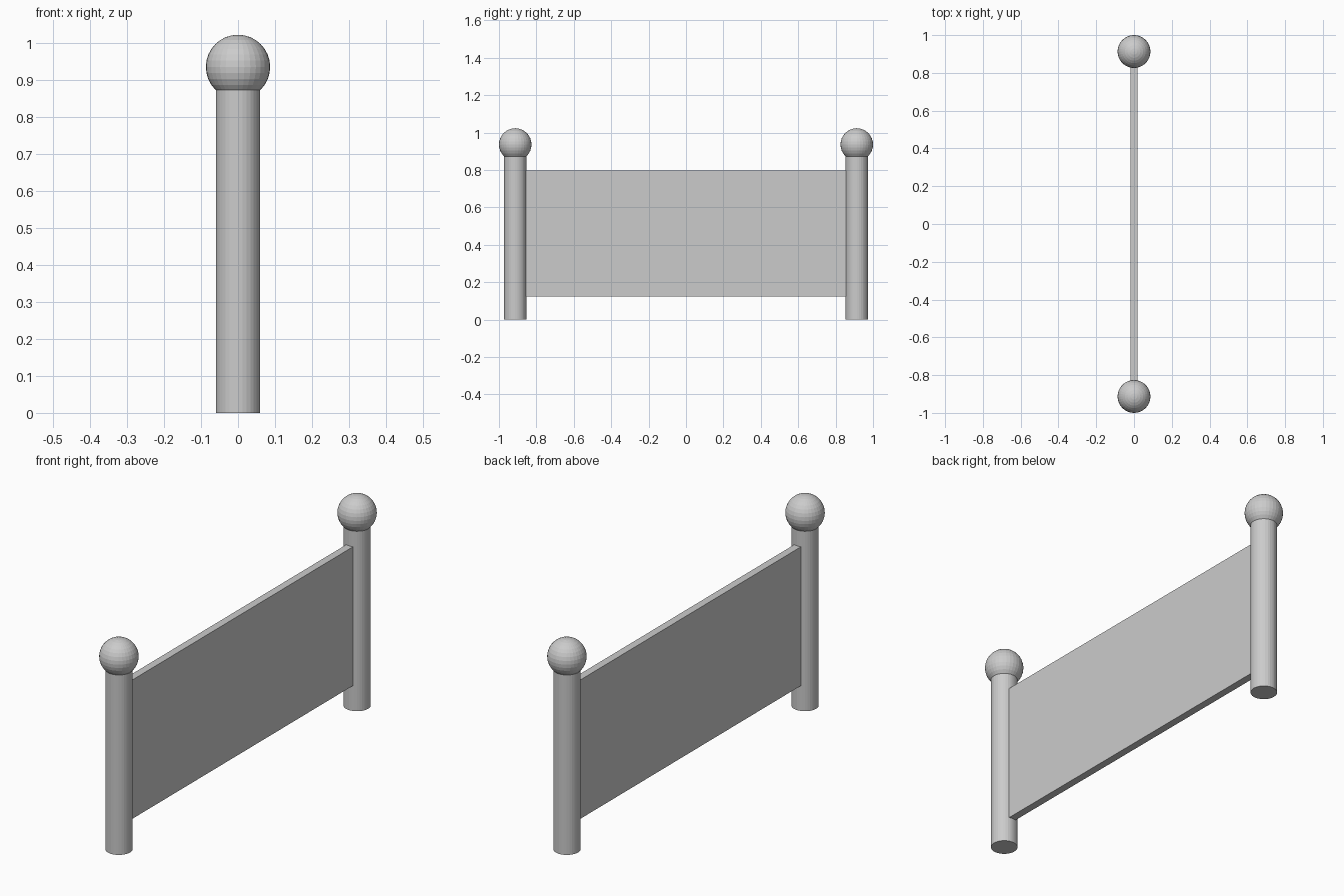
import bpy

if "Cube" in bpy.data.objects:
    bpy.data.objects.remove(bpy.data.objects["Cube"])

POST_Y = 0.913


def add_post(side, y):
    # Round post standing on the ground
    bpy.ops.mesh.primitive_cylinder_add(vertices=32, radius=0.06, depth=0.873,
                                        location=(0, y, 0.4365))
    bpy.context.object.name = side + "_post"
    # Ball finial sunk onto the post top
    bpy.ops.mesh.primitive_uv_sphere_add(segments=32, ring_count=16, radius=0.087,
                                         location=(0, y, 0.936))
    bpy.context.object.name = side + "_ball_finial"


add_post("front", -POST_Y)
add_post("back", POST_Y)

# Thin panel spanning the posts, ends tucked just inside them
bpy.ops.mesh.primitive_cube_add(size=1, location=(0, 0, 0.46))
panel = bpy.context.object
panel.name = "panel"
panel.scale = (0.037, 1.73, 0.674)
bpy.ops.object.transform_apply(location=False, rotation=False, scale=True)
